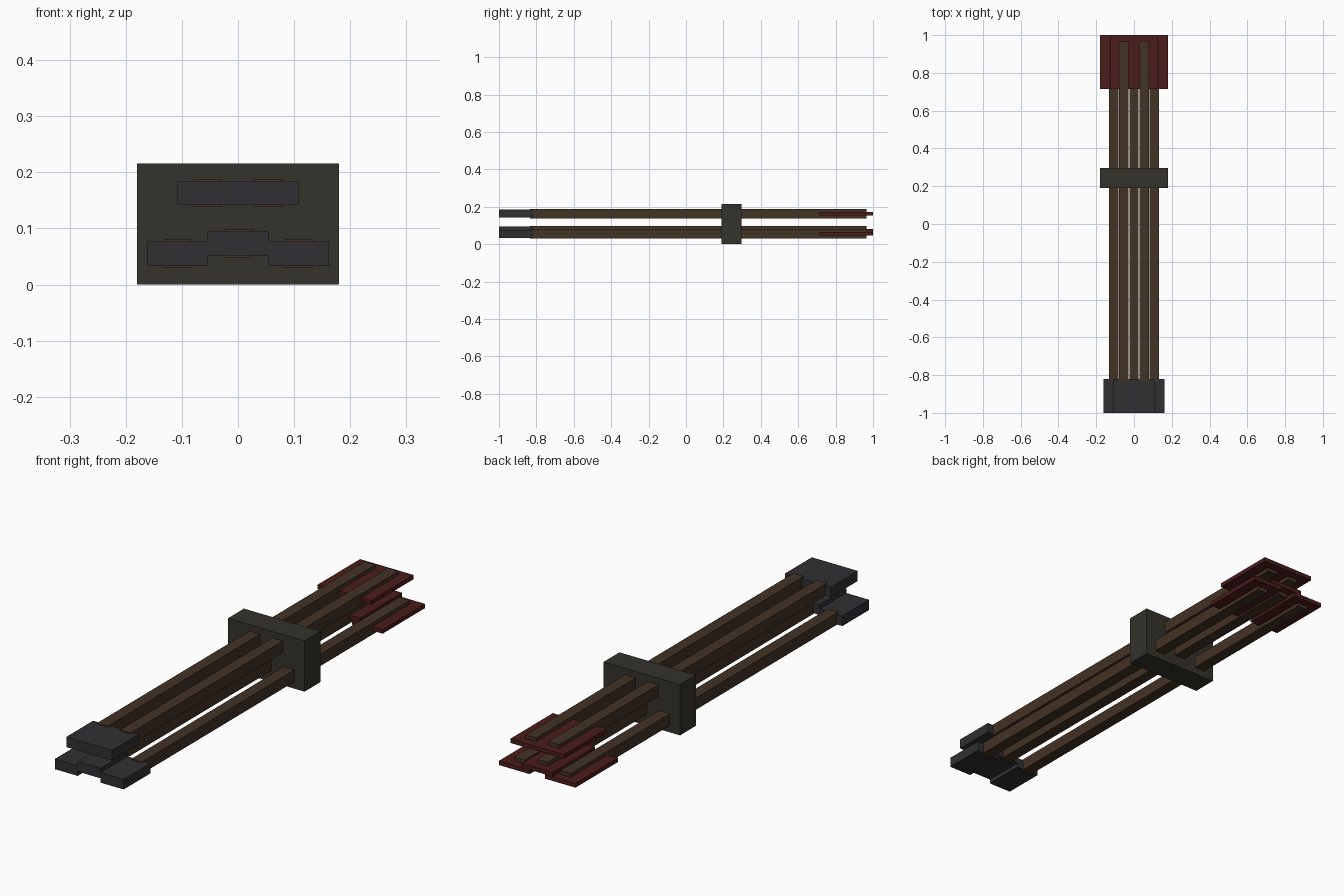
import bpy

if "Cube" in bpy.data.objects:
    bpy.data.objects.remove(bpy.data.objects["Cube"])


def material(name, color):
    m = bpy.data.materials.new(name)
    m.diffuse_color = (*color, 1)
    m.use_nodes = True
    m.node_tree.nodes["Principled BSDF"].inputs["Base Color"].default_value = m.diffuse_color
    return m


WOOD = material("wood", (0.055, 0.032, 0.018))
IRON = material("iron", (0.03, 0.03, 0.034))
RED = material("red", (0.07, 0.012, 0.011))
LEATHER = material("leather", (0.034, 0.032, 0.024))


def box(name, x, y, z, mat):
    """Box spanning the (min, max) range on each axis."""
    bpy.ops.mesh.primitive_cube_add(
        size=1, location=[(a + b) / 2 for a, b in (x, y, z)])
    ob = bpy.context.object
    ob.name = name
    ob.scale = [b - a for a, b in (x, y, z)]
    bpy.ops.object.transform_apply(location=False, rotation=False, scale=True)
    ob.data.materials.append(mat)
    return ob


def span(centre, size):
    return (centre - size / 2, centre + size / 2)


# Five arrows: a lower row of three and an upper pair
arrows = [(-0.108, 0.055), (0, 0.0735), (0.108, 0.055),
          (-0.054, 0.1635), (0.054, 0.1635)]
for i, (x, z) in enumerate(arrows, 1):
    box(f"arrow_shaft_{i}", span(x, 0.05), (-0.835, 0.965), span(z, 0.05), WOOD)
    box(f"arrow_head_{i}", span(x, 0.108), (-1, -0.82), span(z, 0.043), IRON)
    box(f"arrow_fletching_{i}", span(x, 0.144), (0.715, 1), span(z, 0.018), RED)

# Block binding the bundle together
box("bundle_band", (-0.18, 0.18), (0.19, 0.297), (0, 0.216), LEATHER)
